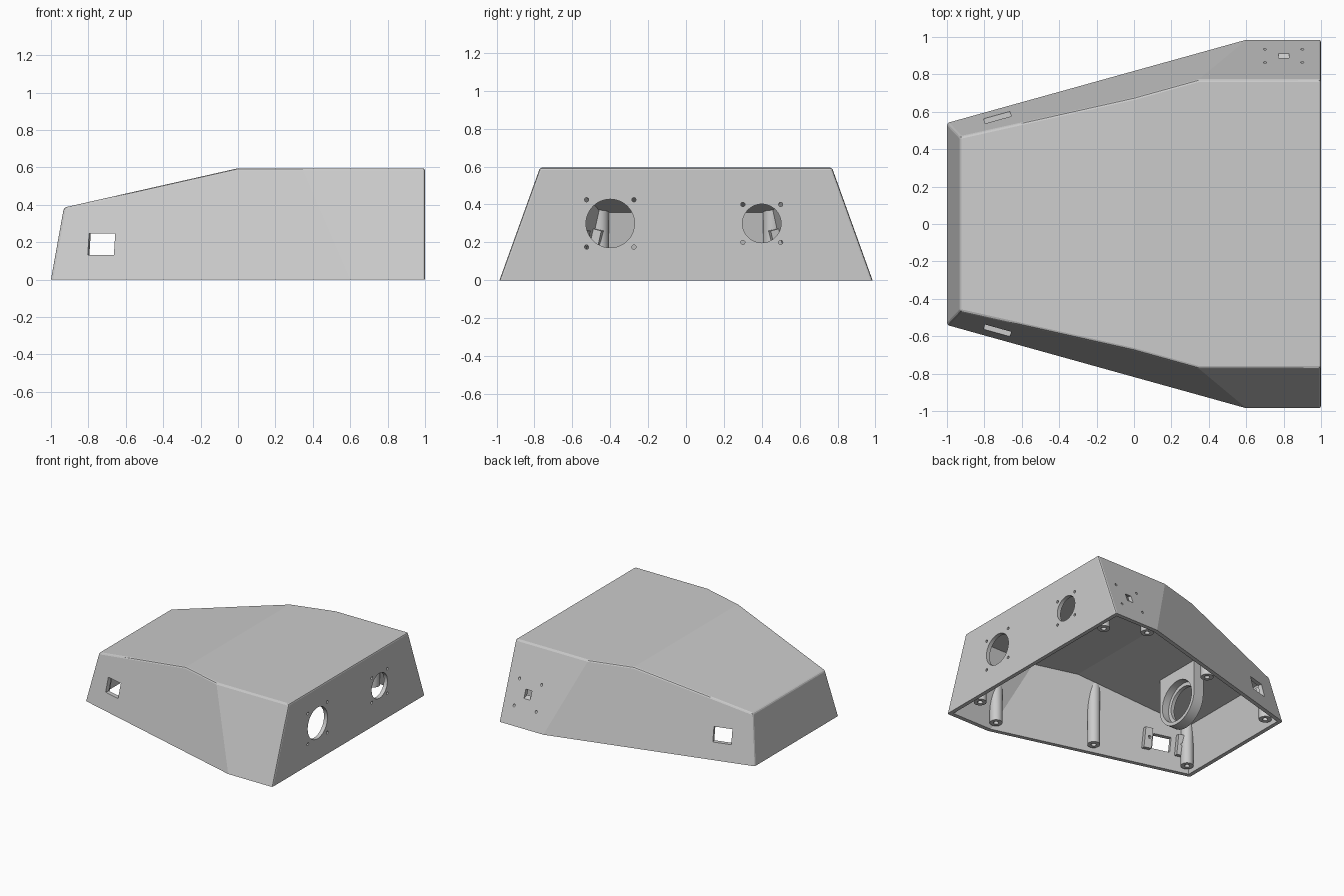
import bpy, bmesh, math
from mathutils import Matrix, Vector

if "Cube" in bpy.data.objects:
    bpy.data.objects.remove(bpy.data.objects["Cube"])

WALL = 0.032
GREY = bpy.data.materials.new("light_grey")
GREY.use_nodes = True
GREY.diffuse_color = (0.6, 0.6, 0.6, 1)
GREY.node_tree.nodes["Principled BSDF"].inputs["Base Color"].default_value = GREY.diffuse_color


def make(name, bm):
    bmesh.ops.recalc_face_normals(bm, faces=bm.faces)
    mesh = bpy.data.meshes.new(name)
    bm.to_mesh(mesh)
    bm.free()
    mesh.materials.append(GREY)
    obj = bpy.data.objects.new(name, mesh)
    bpy.context.collection.objects.link(obj)
    return obj


def boolean(obj, tool, operation):
    """Apply a boolean and remove its tool."""
    mod = obj.modifiers.new("cut", 'BOOLEAN')
    mod.object, mod.operation, mod.solver = tool, operation, 'EXACT'
    deps = bpy.context.evaluated_depsgraph_get()
    mesh = bpy.data.meshes.new_from_object(obj.evaluated_get(deps))
    obj.modifiers.clear()
    obj.data = mesh
    bpy.data.objects.remove(tool)


def box(bm, size, loc, turn=Matrix()):
    bmesh.ops.create_cube(bm, size=1, matrix=Matrix.Translation(loc) @ turn @ Matrix.Diagonal((*size, 1)))


def rod(bm, radius, length, loc, turn=Matrix(), sides=48):
    bmesh.ops.create_cone(bm, cap_ends=True, segments=sides, radius1=radius, radius2=radius,
                          depth=length, matrix=Matrix.Translation(loc) @ turn)


def hull(inset, bottom, rounding=0):
    """Body volume: a block trimmed by the wall and roof planes."""
    planes = [((1, 0, 0), (1, 0, 0)), ((0, 0, 0.595), (0, 0, 1)),
              ((0, 0, 0.595), (-0.21, 0, 0.93)), ((-1, 0, 0), (-0.39, 0, 0.07))]
    for s in (-1, 1):
        planes.append(((0, 0.818 * s, 0), (-0.278, s, 0.24)))
        planes.append(((0, 0.985 * s, 0), (0, s, 0.36)))
    bm = bmesh.new()
    box(bm, (4, 4, 2), (0, 0, bottom + 1))
    for point, normal in planes:
        n = Vector(normal).normalized()
        cut = bmesh.ops.bisect_plane(bm, geom=bm.verts[:] + bm.edges[:] + bm.faces[:],
                                     plane_co=Vector(point) - n * inset, plane_no=n, clear_outer=True)
        rim = [e for e in cut["geom_cut"] if isinstance(e, bmesh.types.BMEdge)]
        bmesh.ops.holes_fill(bm, edges=rim)
    if rounding:
        bmesh.ops.recalc_face_normals(bm, faces=bm.faces)
        sharp = [e for e in bm.edges if e.calc_face_angle(0) > 0.5
                 and max(v.co.z for v in e.verts) > 0.01]
        bmesh.ops.bevel(bm, geom=sharp, offset=rounding, segments=2, profile=0.5, affect='EDGES')
    return make("hull", bm)


# Hollow body, open below
body = hull(0, 0, 0.012)
body.name = "body_shell"
boolean(body, hull(WALL, -0.1), 'DIFFERENCE')

# Round openings with screw holes in the end wall
along_x = Matrix.Rotation(math.pi / 2, 4, 'Y')
holes = bmesh.new()
for y, radius, pitch in ((-0.4, 0.128, 0.125), (0.4, 0.102, 0.1)):
    rod(holes, radius, 0.2, (1, y, 0.3), along_x)
    for dy in (-pitch, pitch):
        for dz in (-pitch, pitch):
            rod(holes, 0.011, 0.2, (1, y + dy, 0.3 + dz), along_x, 16)

# Socket opening with screw holes in the back wall
tilt = Matrix.Rotation(math.pi / 2 - math.atan(0.36), 4, 'X')
box(holes, (0.055, 0.055, 0.2), (0.8, 0.9, 0.24), tilt)
for x in (0.7, 0.9):
    for z in (0.14, 0.335):
        rod(holes, 0.009, 0.2, (x, 0.985 - 0.36 * z, z), tilt, 16)

# Side windows
for s in (-1, 1):
    swing = Matrix.Rotation(s * math.atan(0.278), 4, 'Z')
    box(holes, (0.145, 0.16, 0.115), (-0.73, s * 0.57, 0.19), swing)
boolean(body, make("holes", holes), 'DIFFERENCE')

# Screw posts, trimmed to the inside of the walls
parts = [body]
spots = ((0.61, 0.88), (0.9, 0.72), (-0.16, 0.66), (-0.9, 0.455))
for number, (x, y) in enumerate(spots, 1):
    for s, side in ((-1, "front"), (1, "back")):
        bm = bmesh.new()
        rod(bm, 0.048, 0.9, (x, s * y, 0.47), sides=40)
        post = make(f"{side}_post_{number}", bm)
        boolean(post, hull(WALL * 0.6, -0.1), 'INTERSECT')
        bm = bmesh.new()
        rod(bm, 0.02, 0.2, (x, s * y, 0.02), sides=20)
        boolean(post, make("screw_hole", bm), 'DIFFERENCE')
        parts.append(post)

# Small mounting blocks on both sides of each window
for s, side in ((-1, "front"), (1, "back")):
    swing = Matrix.Rotation(s * math.atan(0.278), 4, 'Z') @ Matrix.Rotation(s * math.atan(0.23), 4, 'X')
    for number, x in enumerate((-0.855, -0.595), 1):
        bm = bmesh.new()
        y = 0.818 + 0.278 * x - 0.24 * 0.19 - 0.05
        box(bm, (0.06, 0.06, 0.16), (x, s * y, 0.19), swing)
        block = make(f"{side}_window_block_{number}", bm)
        bm = bmesh.new()
        rod(bm, 0.012, 0.06, (x, s * (y - 0.03), 0.19), swing @ Matrix.Rotation(math.pi / 2, 4, 'X'), 16)
        boolean(block, make("screw_hole", bm), 'DIFFERENCE')
        parts.append(block)

# Round-ended ring bracket hanging from the sloping roof
bm = bmesh.new()
R, cz = 0.2, 0.205
outline = [(R, 0.9), (-R, 0.9)]
outline += [(-R * math.cos(a * math.pi / 24), cz - R * math.sin(a * math.pi / 24)) for a in range(25)]
face = bm.faces.new([bm.verts.new((-0.51, y, z)) for y, z in outline])
sweep = bmesh.ops.extrude_face_region(bm, geom=[face])
bmesh.ops.translate(bm, vec=(0.09, 0, 0), verts=[v for v in sweep["geom"] if isinstance(v, bmesh.types.BMVert)])
ring = make("ring_bracket", bm)
boolean(ring, hull(WALL * 0.6, -0.1), 'INTERSECT')
for radius, x in ((0.14, -0.5), (0.17, -0.4)):
    bm = bmesh.new()
    rod(bm, radius, 0.3 if x < -0.45 else 0.16, (x, 0, cz), along_x)
    boolean(ring, make("bore", bm), 'DIFFERENCE')
parts.append(ring)

# Smooth the round surfaces, keep the edges sharp
bpy.ops.object.select_all(action='DESELECT')
for part in parts:
    part.select_set(True)
bpy.context.view_layer.objects.active = body
bpy.ops.object.shade_smooth_by_angle(angle=math.radians(11))
